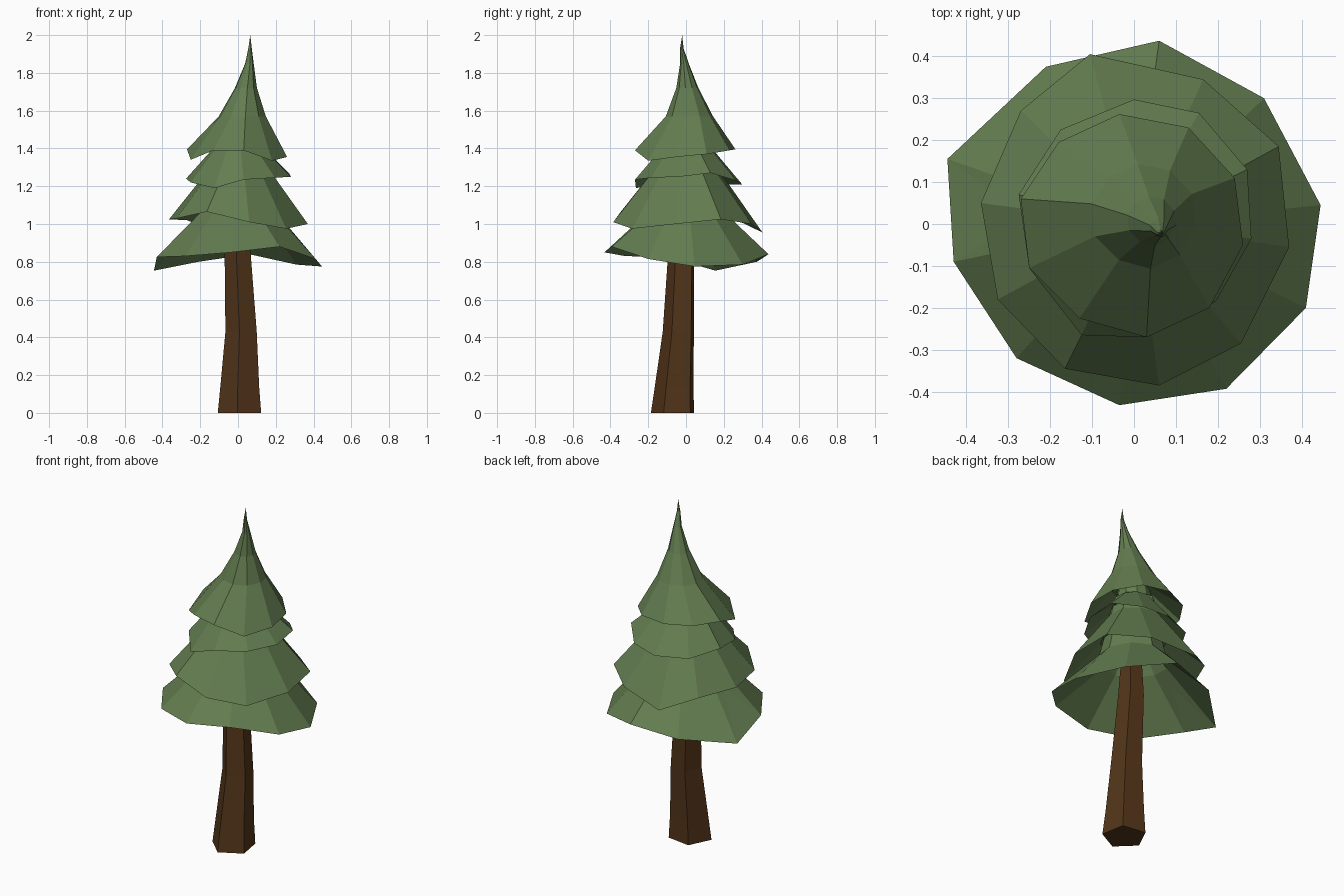
import bpy, math


def material(name, color):
    m = bpy.data.materials.new(name)
    m.diffuse_color = (*color, 1)
    return m


def loft(name, rings, mat, apex=None):
    """Skin equal-length rings; ends are capped, or closed to an apex."""
    n = len(rings[0])
    verts = [p for r in rings for p in r]
    faces = [list(range(n))[::-1]]
    for k in range(len(rings) - 1):
        for i in range(n):
            j = (i + 1) % n
            faces.append([k * n + i, k * n + j, (k + 1) * n + j, (k + 1) * n + i])
    last = (len(rings) - 1) * n
    if apex:
        verts.append(apex)
        faces += [[last + i, last + (i + 1) % n, len(verts) - 1] for i in range(n)]
    else:
        faces.append([last + i for i in range(n)])
    me = bpy.data.meshes.new(name)
    me.from_pydata(verts, [], faces)
    me.materials.append(mat)
    ob = bpy.data.objects.new(name, me)
    bpy.context.collection.objects.link(ob)


green = material("needles", (0.125, 0.205, 0.08))
brown = material("bark", (0.085, 0.035, 0.01))


def tier(name, rim, inside, levels, apex=None):
    """Skirt: underside rings, ragged rim, then upper rings (scale, cx, cy, z)."""
    def ring(s, cx, cy, z):
        return [(cx + x * s, cy + y * s, z) for x, y, _ in rim]
    loft(name, [ring(*l) for l in inside] + [rim] + [ring(*l) for l in levels],
         green, apex)


# Foliage tiers, rims listed counter-clockwise
tier("bottom_foliage",
     [(.445, .045, .775), (.31, .30, .785), (.06, .437, .84), (-.21, .375, .80),
      (-.445, .155, .753), (-.43, -.09, .825), (-.28, -.32, .83),
      (-.035, -.432, .85), (.22, -.393, .88), (.41, -.20, .815)],
     [(.2, 0, 0, 1.18), (.4, 0, 0, 1.06)],
     [(.42, 0, 0, 1.08), (.33, 0, 0, 1.25)])
tier("lower_middle_foliage",
     [(.37, -.055, 1.0), (.345, .185, 1.025), (.165, .345, 1.0), (-.105, .405, .955),
      (-.27, .27, 1.02), (-.365, .05, 1.025), (-.325, -.18, 1.03),
      (-.165, -.345, 1.065), (.06, -.385, 1.01), (.255, -.285, .975)],
     [(.48, 0, 0, 1.19)],
     [(.37, .005, 0, 1.32), (.3, .005, 0, 1.43)])
tier("upper_middle_foliage",
     [(.28, -.035, 1.25), (.27, .13, 1.27), (.155, .265, 1.23), (0, .297, 1.21),
      (-.175, .225, 1.21), (-.275, .07, 1.24), (-.25, -.105, 1.22),
      (-.125, -.265, 1.19), (.03, -.27, 1.235), (.195, -.185, 1.245)],
     [(.48, 0, 0, 1.37)],
     [(.35, 0, 0, 1.44), (.28, .01, 0, 1.56)])
tier("top_foliage",
     [(.26, -.05, 1.355), (.24, .11, 1.37), (.13, .23, 1.39), (-.035, .262, 1.395),
      (-.18, .195, 1.395), (-.27, .06, 1.395), (-.25, -.105, 1.34),
      (-.13, -.225, 1.39), (.03, -.27, 1.39), (.18, -.20, 1.335)],
     [(.42, .015, .01, 1.5)],
     [(.47, .025, .02, 1.57), (.22, .043, .008, 1.72), (.085, .061, -.008, 1.85),
      (.035, .064, -.022, 1.93)],
     (.065, -.02, 2.0))

# Five-sided bent trunk: (cx, cy, radius, z)
path = [(.013, -.065, .122, 0), (.014, -.057, .109, .14), (.02, -.036, .088, .43),
        (.001, -.022, .073, .85), (0, -.02, .06, 1.05)]
loft("trunk",
     [[(cx + r * math.cos(math.radians(46 + 72 * i)),
        cy + r * math.sin(math.radians(46 + 72 * i)), z) for i in range(5)]
      for cx, cy, r, z in path], brown)
